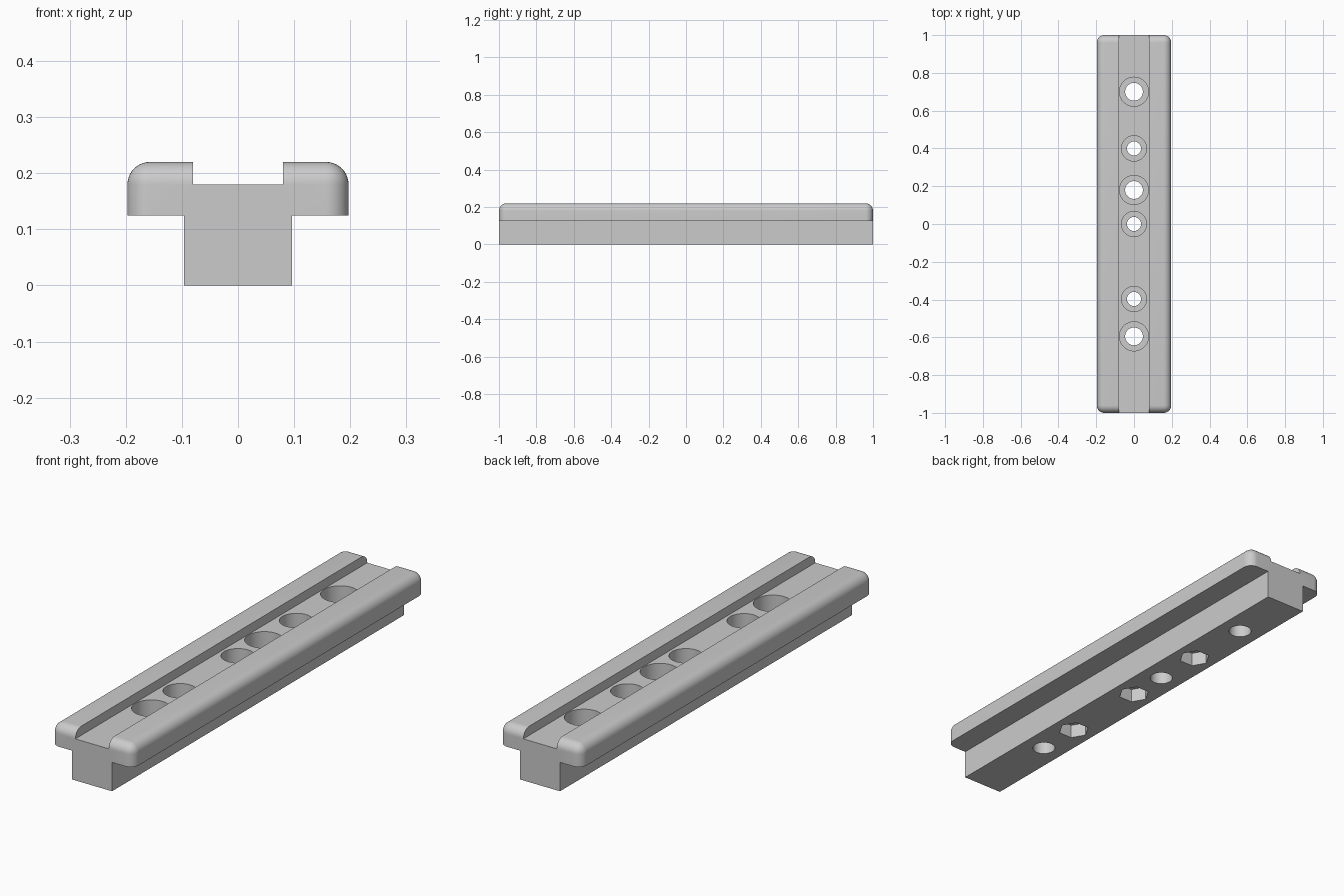
import bpy
import bmesh
import math
from mathutils import Matrix

if "Cube" in bpy.data.objects:
    bpy.data.objects.remove(bpy.data.objects["Cube"], do_unlink=True)

HALF_WIDTH, HALF_LENGTH, HEIGHT = 0.197, 1.0, 0.22
STEM_HALF, STEM_TOP = 0.096, 0.125
GROOVE_HALF, GROOVE_FLOOR = 0.08, 0.18
ROUND = 0.04
WIDE_HOLES = (-0.595, 0.18, 0.70)
NUT_HOLES = (-0.397, 0.0, 0.40)

grey = bpy.data.materials.new("plain grey")
grey.use_nodes = True
colour = (0.6, 0.6, 0.6, 1)
grey.diffuse_color = colour
grey.node_tree.nodes["Principled BSDF"].inputs["Base Color"].default_value = colour


def add_box(bm, x0, x1, y0, y1, z0, z1):
    place = Matrix.Translation(((x0 + x1) / 2, (y0 + y1) / 2, (z0 + z1) / 2))
    size = Matrix.Diagonal((x1 - x0, y1 - y0, z1 - z0, 1))
    bmesh.ops.create_cube(bm, size=1, matrix=place @ size)


def add_prism(bm, y, radius, z0, z1, sides=48):
    turn = Matrix.Rotation(math.pi / 2, 4, "Z")
    bmesh.ops.create_cone(bm, cap_ends=True, segments=sides, radius1=radius, radius2=radius,
                          depth=z1 - z0, matrix=Matrix.Translation((0, y, (z0 + z1) / 2)) @ turn)


def make_object(name, bm):
    mesh = bpy.data.meshes.new(name)
    bm.to_mesh(mesh)
    bm.free()
    mesh.materials.append(grey)
    obj = bpy.data.objects.new(name, mesh)
    bpy.context.collection.objects.link(obj)
    return obj


# Rail block with rounded corners and top edges
bm = bmesh.new()
add_box(bm, -HALF_WIDTH, HALF_WIDTH, -HALF_LENGTH, HALF_LENGTH, 0, HEIGHT)
edges = [e for e in bm.edges if any(v.co.z > 0.1 for v in e.verts)]
bmesh.ops.bevel(bm, geom=edges, offset=ROUND, segments=10, profile=0.5, affect="EDGES")
rail = make_object("rail", bm)

# Undercuts beside the stem, and the top groove
slots = bmesh.new()
for side in (-1, 1):
    x0, x1 = sorted((side * STEM_HALF, side * 0.3))
    add_box(slots, x0, x1, -1.2, 1.2, -0.1, STEM_TOP)
add_box(slots, -GROOVE_HALF, GROOVE_HALF, -1.2, 1.2, GROOVE_FLOOR, 0.4)

# Through holes, then wide counterbores above and nut pockets below
shafts, pockets = bmesh.new(), bmesh.new()
for y in WIDE_HOLES:
    add_prism(shafts, y, 0.047, -0.1, 0.3)
    add_prism(pockets, y, 0.077, 0.08, 0.3)
for y in NUT_HOLES:
    add_prism(shafts, y, 0.037, -0.1, 0.3)
    add_prism(pockets, y, 0.067, 0.10, 0.3)
    add_prism(pockets, y, 0.064, -0.1, 0.06, sides=6)

cutters = [make_object("slot_cutter", slots), make_object("shaft_cutter", shafts),
           make_object("pocket_cutter", pockets)]
for cutter in cutters:
    cut = rail.modifiers.new(cutter.name, "BOOLEAN")
    cut.operation = "DIFFERENCE"
    cut.solver = "EXACT"
    cut.object = cutter

# Apply the cuts and shade smoothly between sharp edges
bpy.ops.object.select_all(action="DESELECT")
rail.select_set(True)
bpy.context.view_layer.objects.active = rail
for cutter in cutters:
    bpy.ops.object.modifier_apply(modifier=cutter.name)
    bpy.data.objects.remove(cutter, do_unlink=True)
bpy.ops.object.shade_smooth_by_angle(angle=math.radians(30))
